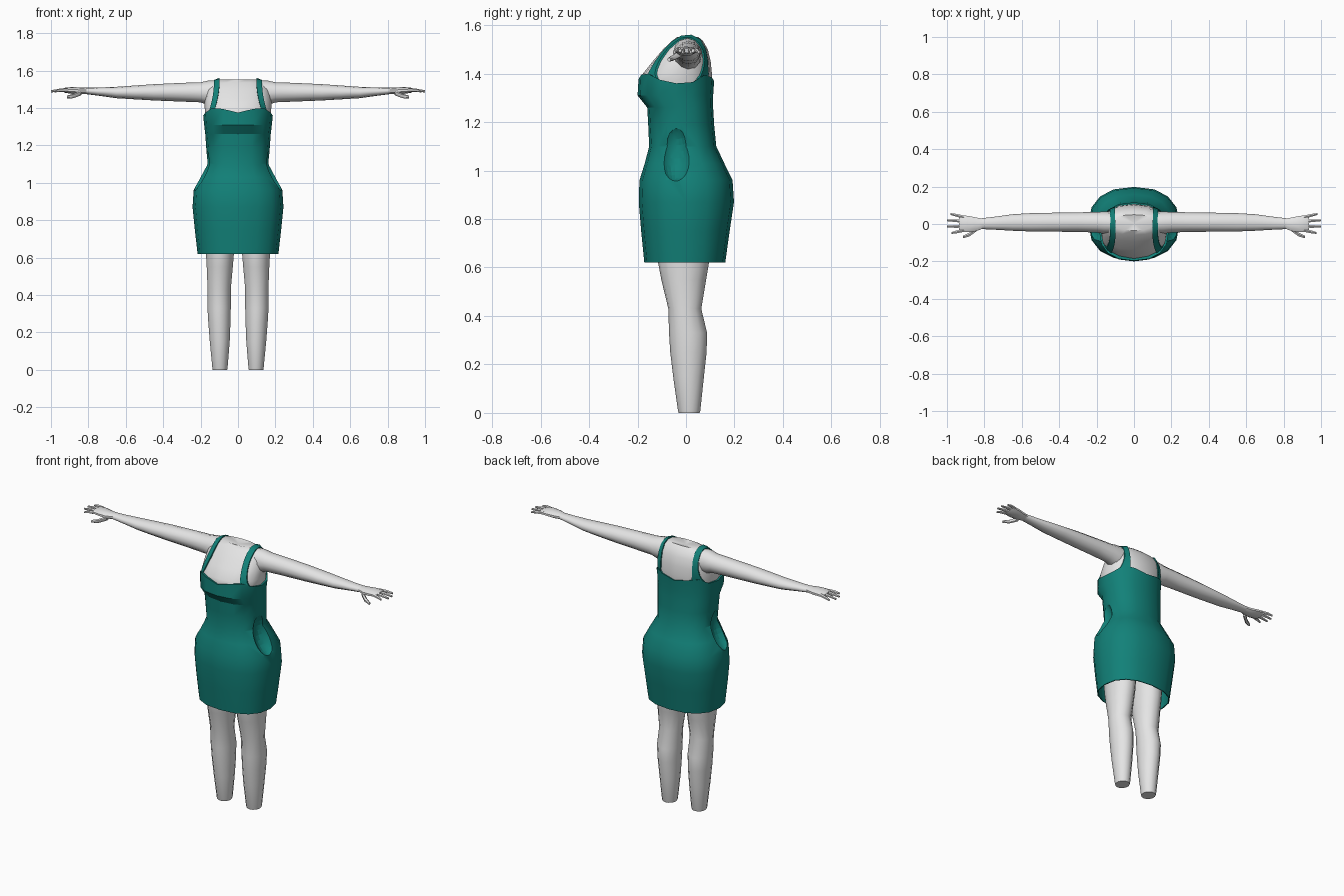
import bpy, bmesh, math
from mathutils import Vector

if "Cube" in bpy.data.objects:
    bpy.data.objects.remove(bpy.data.objects["Cube"])


def material(name, rgb):
    m = bpy.data.materials.new(name)
    m.diffuse_color = (*rgb, 1)
    m.use_nodes = True
    m.node_tree.nodes["Principled BSDF"].inputs["Base Color"].default_value = m.diffuse_color
    return m


SKIN = material("pale_grey", (0.78, 0.78, 0.78))
TEAL = material("teal", (0.006, 0.22, 0.19))


def finish(name, bm, mat, mirror=False, angle=35):
    bmesh.ops.recalc_face_normals(bm, faces=bm.faces)
    me = bpy.data.meshes.new(name)
    bm.to_mesh(me)
    bm.free()
    me.materials.append(mat)
    ob = bpy.data.objects.new(name, me)
    bpy.context.collection.objects.link(ob)
    if mirror:
        ob.modifiers.new("mirror", 'MIRROR')
    smooth(ob, angle)
    return ob


def smooth(ob, angle=35):
    bpy.ops.object.select_all(action='DESELECT')
    ob.select_set(True)
    bpy.context.view_layer.objects.active = ob
    bpy.ops.object.shade_smooth_by_angle(angle=math.radians(angle))


def oval(n, power=1.0):
    """Unit outline, slightly boxy when power < 1; starts at the front."""
    pts = []
    for i in range(n):
        a = 2 * math.pi * i / n
        s, c = math.sin(a), -math.cos(a)
        pts.append((math.copysign(abs(s) ** power, s), math.copysign(abs(c) ** power, c)))
    return pts


def add_loft(bm, rings, tips=(None, None)):
    """Bridge rings of points; close each end with a face or a fan to a tip."""
    vs = [[bm.verts.new(p) for p in r] for r in rings]
    n = len(vs[0])
    for a, b in zip(vs, vs[1:]):
        for i in range(n):
            j = (i + 1) % n
            bm.faces.new((a[i], a[j], b[j], b[i]))
    for ring, tip in zip((vs[0], vs[-1]), tips):
        if tip is None:
            bm.faces.new(ring)
        else:
            t = bm.verts.new(tip)
            for i in range(n):
                bm.faces.new((ring[i], ring[(i + 1) % n], t))


def level_ring(z, hw, yf, yb, n=16, power=0.85, xc=0, scale=1):
    """Horizontal ring from half width, front y and back y."""
    yc, ry = (yf + yb) / 2, (yb - yf) / 2
    return [(xc + u * hw * scale, yc + v * ry * scale, z) for u, v in oval(n, power)]


def arm_ring(x, z0, z1, y0, y1, n=12):
    return [(x, (y0 + y1) / 2 + u * (y1 - y0) / 2, (z0 + z1) / 2 + v * (z1 - z0) / 2)
            for u, v in oval(n)]


# torso: chest, shoulders and closed neck base
bm = bmesh.new()
torso_rows = [(1.31, 0.165, -0.17, 0.10), (1.37, 0.176, -0.186, 0.107),
              (1.40, 0.178, -0.178, 0.107), (1.45, 0.178, -0.138, 0.102),
              (1.50, 0.17, -0.095, 0.09), (1.535, 0.145, -0.058, 0.07),
              (1.552, 0.105, -0.035, 0.05)]
add_loft(bm, [level_ring(*r) for r in torso_rows], (None, (0, 0.005, 1.54)))
torso = finish("torso", bm, SKIN, angle=50)

# arms
bm = bmesh.new()
arm_rows = [(0.10, 1.41, 1.548, -0.055, 0.065), (0.16, 1.415, 1.546, -0.052, 0.066),
            (0.20, 1.43, 1.537, -0.046, 0.065), (0.30, 1.434, 1.534, -0.042, 0.062),
            (0.45, 1.44, 1.527, -0.041, 0.06), (0.55, 1.446, 1.52, -0.04, 0.058),
            (0.65, 1.452, 1.513, -0.036, 0.052), (0.75, 1.466, 1.509, -0.03, 0.038),
            (0.82, 1.475, 1.508, -0.027, 0.03)]
add_loft(bm, [arm_ring(*r) for r in arm_rows])
finish("arms", bm, SKIN, True, 50)

# hands: palm, four fingers and a thumb
bm = bmesh.new()
palm = [(0.81, 1.475, 1.508, -0.027, 0.03), (0.85, 1.472, 1.51, -0.042, 0.038),
        (0.89, 1.476, 1.512, -0.046, 0.046), (0.925, 1.481, 1.508, -0.042, 0.048),
        (0.935, 1.486, 1.504, -0.036, 0.044)]
add_loft(bm, [arm_ring(*r, n=10) for r in palm])


def add_finger(path, r):
    rings = []
    for i, p in enumerate(path):
        k = (r, r * 0.92, r * 0.6)[i]
        rings.append(arm_ring(p[0], p[2] - k, p[2] + k, p[1] - k, p[1] + k, 6))
    add_loft(bm, rings)


for y, spread, tip in ((-0.034, -0.014, 0.975), (-0.011, -0.003, 1.0),
                       (0.014, 0.006, 1.0), (0.037, 0.016, 0.98)):
    add_finger([(0.91, y, 1.496), (0.95, y + spread * 0.6, 1.495),
                (tip, y + spread, 1.489)], 0.0095)
add_finger([(0.84, -0.026, 1.48), (0.88, -0.056, 1.464), (0.915, -0.07, 1.458)], 0.013)
finish("hands", bm, SKIN, True, 50)

# legs: z, inner x, outer x, front y, back y
bm = bmesh.new()
leg_rows = [(0, 0.057, 0.136, -0.03, 0.056), (0.008, 0.055, 0.138, -0.033, 0.059),
            (0.15, 0.043, 0.152, -0.053, 0.074), (0.25, 0.039, 0.16, -0.065, 0.085),
            (0.33, 0.037, 0.165, -0.07, 0.087), (0.43, 0.037, 0.164, -0.073, 0.063),
            (0.55, 0.026, 0.169, -0.102, 0.083), (0.62, 0.02, 0.173, -0.115, 0.095),
            (0.9, 0.006, 0.19, -0.13, 0.115)]
add_loft(bm, [level_ring(z, (b - a) / 2, f, k, 14, 1, (a + b) / 2)
              for z, a, b, f, k in leg_rows])
finish("legs", bm, SKIN, True, 50)

# dress: hollow skirt inside, outer shell, shaped neckline
dress_rows = [(0.62, 0.216, -0.172, 0.162), (0.75, 0.231, -0.185, 0.18),
              (0.87, 0.243, -0.195, 0.198), (0.96, 0.237, -0.192, 0.192),
              (1.03, 0.203, -0.17, 0.158), (1.10, 0.165, -0.152, 0.125),
              (1.19, 0.17, -0.156, 0.116), (1.26, 0.175, -0.16, 0.112),
              (1.31, 0.181, -0.2, 0.112)]
rings = [level_ring(0.88, *dress_rows[2][1:], scale=0.9),
         level_ring(*dress_rows[1], scale=0.95),
         level_ring(*dress_rows[0], scale=0.97)]
rings += [level_ring(*r) for r in dress_rows]
half = [1.375, 1.395, 1.40, 1.375, 1.36, 1.365, 1.395, 1.385, 1.37]
neck = half + half[-2:0:-1]
rings.append([(x, y, z) for (x, y, _), z in zip(level_ring(0, 0.186, -0.196, 0.116), neck)])
bm = bmesh.new()
add_loft(bm, rings, (None, (0, -0.03, 1.34)))
dress = finish("dress", bm, TEAL)

# scooped hollows at both hips
for s in (1, -1):
    bpy.ops.mesh.primitive_uv_sphere_add(segments=24, ring_count=14, radius=1,
                                         location=(s * 0.232, -0.045, 1.075))
    cutter = bpy.context.object
    cutter.name = "hip_cutter"
    cutter.scale = (0.085, 0.072, 0.125)
    cutter.rotation_euler.y = -s * math.radians(17)
    cutter.data.materials.append(TEAL)
    cutter.hide_render = True
    mod = dress.modifiers.new("hollow", 'BOOLEAN')
    mod.object = cutter
    mod.operation = 'DIFFERENCE'
    mod.solver = 'EXACT'
    bpy.context.view_layer.objects.active = dress
    bpy.ops.object.modifier_apply(modifier=mod.name)
    bpy.data.objects.remove(cutter)
smooth(dress, 30)

# shoulder straps: bands projected onto the torso
bpy.context.view_layer.update()
rings = []
for i in range(15):
    t = math.radians(180 - 180 * i / 14)
    d = Vector((0, math.cos(t), math.sin(t)))
    q = (i - 7) / 7
    x = 0.113 + (0.03 if q < 0 else 0.015) * q * q
    w = 0.013 + (0.012 * q ** 3 if q > 0 else 0.002)
    ends = []
    for e in (-1, 1):
        hub = Vector((x + e * w, -0.02, 1.375))
        hit, loc, _, _ = torso.ray_cast(hub + d * 0.5, -d)
        p = loc if hit else hub + d * 0.15
        ends.append((p - d * 0.008, p + d * 0.009))
    rings.append([ends[0][0], ends[0][1], ends[1][1], ends[1][0]])
bm = bmesh.new()
add_loft(bm, rings)
finish("shoulder_straps", bm, TEAL, True)
